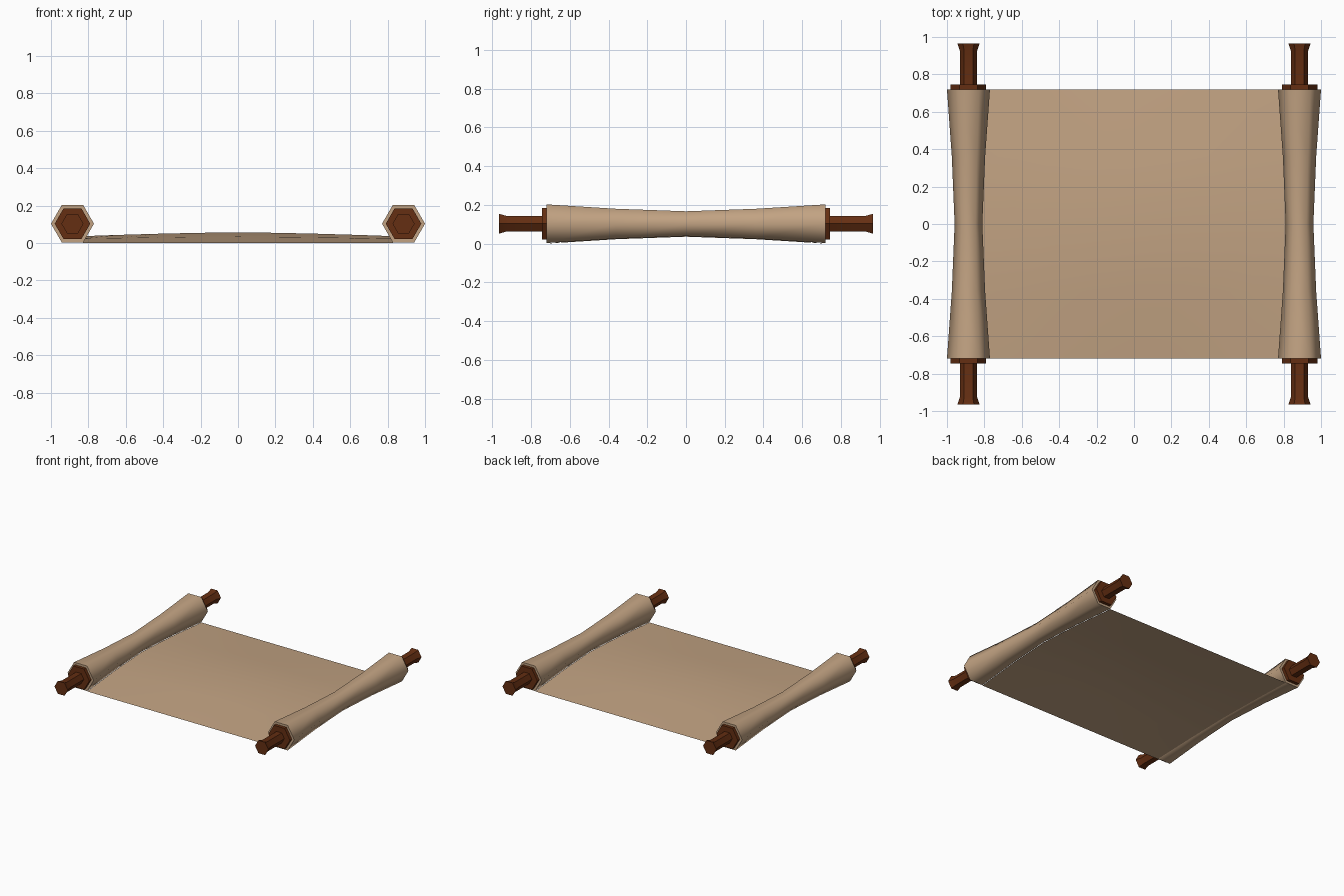
import bpy, math

if "Cube" in bpy.data.objects:
    bpy.data.objects.remove(bpy.data.objects["Cube"])

CX, CZ, HALF = 0.885, 0.103, 0.72      # roll axis and half length


def material(name, rgb):
    m = bpy.data.materials.new(name)
    m.diffuse_color = (*rgb, 1)
    m.use_nodes = True
    m.node_tree.nodes["Principled BSDF"].inputs["Base Color"].default_value = m.diffuse_color
    return m


PAPER = material("parchment", (0.54, 0.365, 0.225))
WOOD = material("dark_wood", (0.13, 0.028, 0.006))


def add_object(name, verts, faces, mat, smooth_angle):
    me = bpy.data.meshes.new(name)
    me.from_pydata(verts, [], faces)
    me.materials.append(mat)
    ob = bpy.data.objects.new(name, me)
    bpy.context.collection.objects.link(ob)
    bpy.ops.object.select_all(action='DESELECT')
    ob.select_set(True)
    bpy.context.view_layer.objects.active = ob
    bpy.ops.object.shade_smooth_by_angle(angle=math.radians(smooth_angle))
    return ob


def hex_lathe(name, x, profile, mat, angle):
    """Six-sided turned solid along y from (y, radius) pairs, y increasing."""
    n = 6
    verts = [(x + r * math.cos(math.tau * i / n), y, CZ + r * math.sin(math.tau * i / n))
             for y, r in profile for i in range(n)]
    faces = [(k * n + i, (k + 1) * n + i, (k + 1) * n + (i + 1) % n, k * n + (i + 1) % n)
             for k in range(len(profile) - 1) for i in range(n)]
    last = (len(profile) - 1) * n
    faces += [tuple(range(n)), tuple(range(last + n - 1, last - 1, -1))]
    return add_object(name, verts, faces, mat, angle)


# waisted paper rolls and their turned handles
roll = [(-HALF, 0.115), (-0.36, 0.089), (0, 0.074), (0.36, 0.089), (HALF, 0.115)]
handle = [(0.715, 0.095), (0.745, 0.095), (0.745, 0.046), (0.925, 0.046), (0.965, 0.059)]
for side, x in (("left", -CX), ("right", CX)):
    hex_lathe(side + "_paper_roll", x, roll, PAPER, 65)
    hex_lathe(side + "_back_handle", x, handle, WOOD, 40)
    hex_lathe(side + "_front_handle", x, [(-y, r) for y, r in reversed(handle)], WOOD, 40)

# open sheet: follows the underside of the rolls, with a slight hump in the middle
cols = 8
verts = []
for y, r in roll:
    edge_x = CX - r / 2
    edge_z = max(0.0, CZ - r * math.sqrt(3) / 2 - 0.003)
    for c in range(cols + 1):
        t = 2 * c / cols - 1
        hump = 0.021 * (1 - abs(t) ** 1.5) * (1 - abs(y) / HALF)
        verts.append((t * edge_x, y, edge_z + hump))
w = cols + 1
faces = [(j * w + i, j * w + i + 1, (j + 1) * w + i + 1, (j + 1) * w + i)
         for j in range(len(roll) - 1) for i in range(cols)]
add_object("open_sheet", verts, faces, PAPER, 40)
